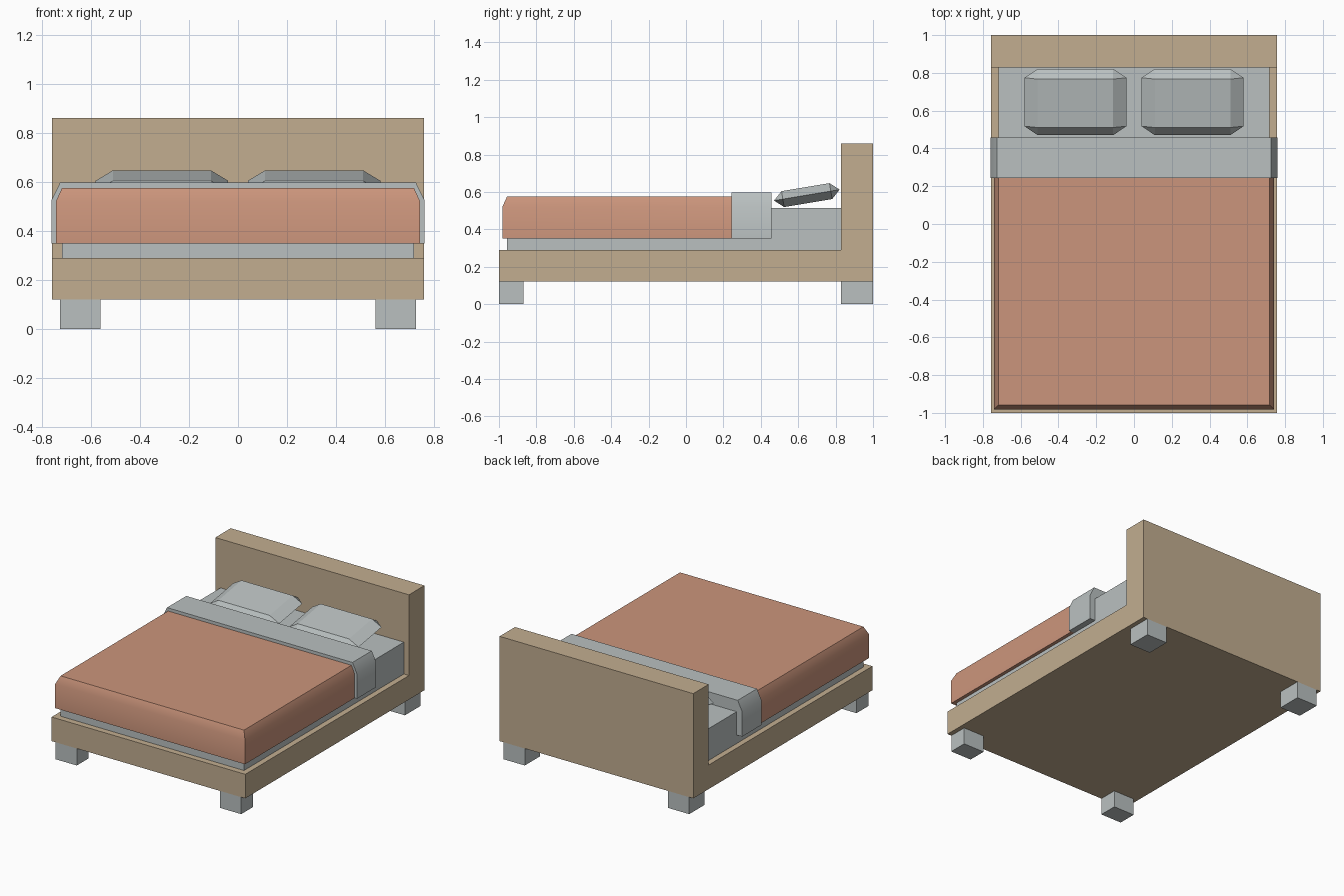
import bpy, bmesh
from math import radians

cube = bpy.data.objects.get("Cube")
if cube:
    bpy.data.objects.remove(cube, do_unlink=True)


def material(name, rgb):
    mat = bpy.data.materials.new(name)
    mat.use_nodes = True
    mat.diffuse_color = (*rgb, 1)
    mat.node_tree.nodes["Principled BSDF"].inputs["Base Color"].default_value = (*rgb, 1)
    return mat


wood = material("light wood", (0.54, 0.42, 0.28))
linen = material("pale grey linen", (0.49, 0.53, 0.53))
terracotta = material("terracotta fabric", (0.60, 0.30, 0.20))


def loft(name, rings, mat):
    """Closed solid through a stack of rings that have equal point counts."""
    bm = bmesh.new()
    loops = [[bm.verts.new(p) for p in ring] for ring in rings]
    n = len(loops[0])
    for a, b in zip(loops, loops[1:]):
        for i in range(n):
            j = (i + 1) % n
            bm.faces.new((a[i], a[j], b[j], b[i]))
    bm.faces.new(loops[0])
    bm.faces.new(loops[-1])
    bmesh.ops.recalc_face_normals(bm, faces=bm.faces)
    mesh = bpy.data.meshes.new(name)
    bm.to_mesh(mesh)
    bm.free()
    mesh.materials.append(mat)
    obj = bpy.data.objects.new(name, mesh)
    bpy.context.collection.objects.link(obj)
    return obj


def rect(x0, x1, y0, y1, z):
    return [(x0, y0, z), (x1, y0, z), (x1, y1, z), (x0, y1, z)]


def box(name, x0, x1, y0, y1, z0, z1, mat):
    return loft(name, [rect(x0, x1, y0, y1, z) for z in (z0, z1)], mat)


def soften(obj):
    bpy.ops.object.select_all(action='DESELECT')
    obj.select_set(True)
    bpy.context.view_layer.objects.active = obj
    bpy.ops.object.shade_smooth_by_angle(angle=radians(30))


# Base and headboard: one L-shaped profile swept across the width
profile = [(-1, 0.12), (1, 0.12), (1, 0.86), (0.828, 0.86), (0.828, 0.29), (-1, 0.29)]
loft("frame_and_headboard", [[(x, y, z) for y, z in profile] for x in (-0.757, 0.757)], wood)

# Legs
for side, x in (("right", -0.725), ("left", 0.56)):
    for end, y0, y1 in (("front", -1, -0.868), ("back", 0.828, 1)):
        box(f"{end}_{side}_leg", x, x + 0.165, y0, y1, 0, 0.12, linen)

# Mattress
box("mattress", -0.717, 0.717, -0.957, 0.828, 0.29, 0.515, linen)

# Blanket, with its upper edge sloped on the foot and both sides
blanket = loft("blanket", [
    rect(-0.742, 0.742, -0.982, 0.245, 0.35),
    rect(-0.742, 0.742, -0.982, 0.245, 0.52),
    rect(-0.717, 0.717, -0.957, 0.245, 0.575)], terracotta)
soften(blanket)

# Folded sheet over the top of the blanket
fold = loft("sheet_fold", [
    rect(-0.76, 0.76, 0.243, 0.458, 0.35),
    rect(-0.76, 0.76, 0.243, 0.458, 0.525),
    rect(-0.725, 0.725, 0.243, 0.458, 0.597)], linen)
soften(fold)

# Pillows: eight-sided seam between two flat faces, leaning on the headboard
W, w, D, d, T = 0.27, 0.2, 0.178, 0.13, 0.043
seam = [(-W, -d), (-w, -D), (w, -D), (W, -d), (W, d), (w, D), (-w, D), (-W, d)]


def pillow(name, x):
    bm = bmesh.new()
    ring = [bm.verts.new((px, py, 0)) for px, py in seam]
    for z in (-T, T):
        cap = [bm.verts.new((px, py, z)) for px, py in ((-w, -d), (w, -d), (w, d), (-w, d))]
        bm.faces.new(cap)
        for i in range(4):
            a, b = cap[i], cap[(i + 1) % 4]
            p, q, r = (ring[(2 * i + k) % 8] for k in range(3))
            bm.faces.new((a, p, q))
            bm.faces.new((a, q, r, b))
    bmesh.ops.recalc_face_normals(bm, faces=bm.faces)
    mesh = bpy.data.meshes.new(name)
    bm.to_mesh(mesh)
    bm.free()
    mesh.materials.append(linen)
    obj = bpy.data.objects.new(name, mesh)
    bpy.context.collection.objects.link(obj)
    obj.location = (x, 0.646, 0.583)
    obj.rotation_euler.x = radians(9.5)


pillow("right_pillow", -0.31)
pillow("left_pillow", 0.31)
